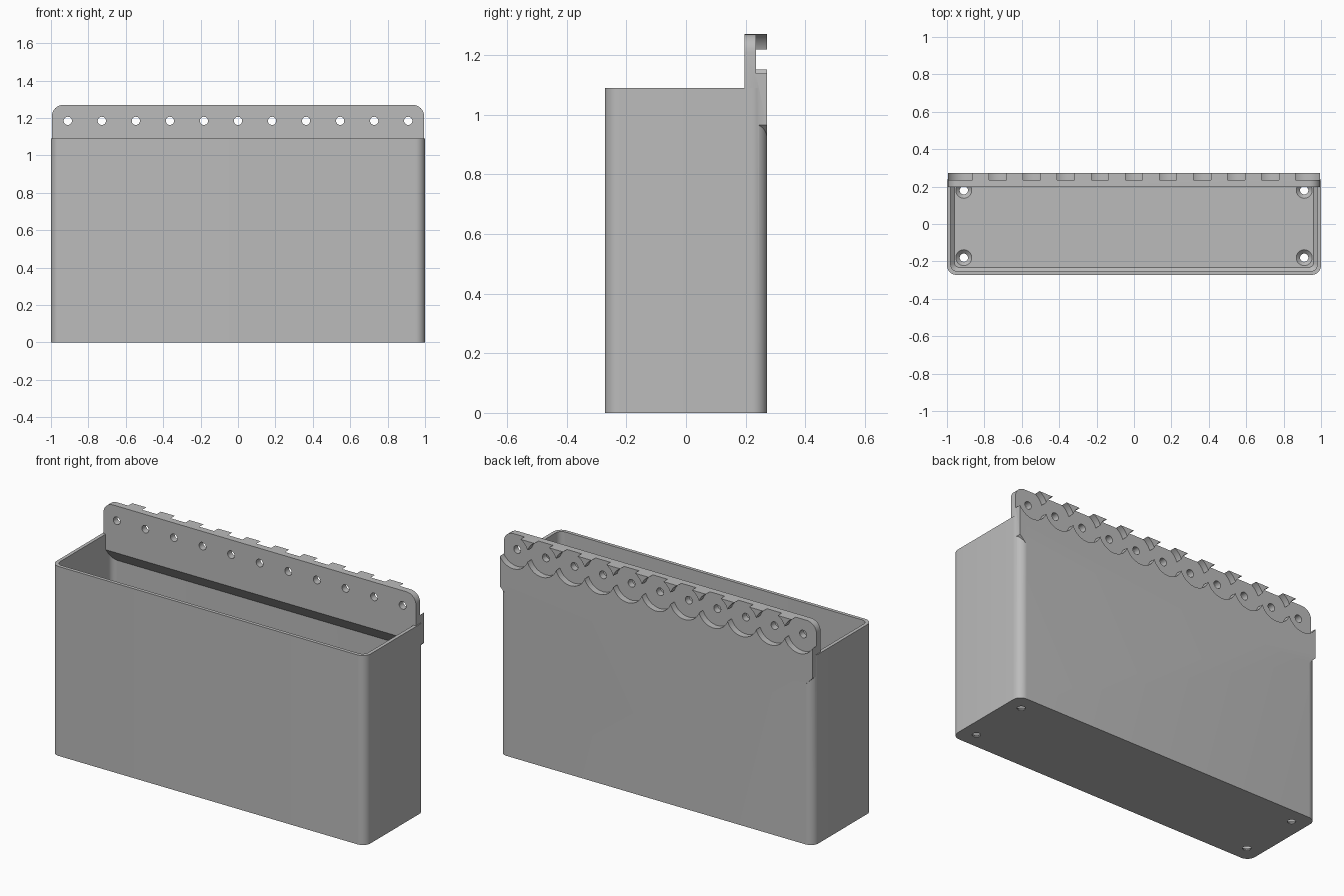
import bpy, bmesh
from math import pi, sin, cos
from mathutils import Matrix, Vector

old = bpy.data.objects.get("Cube")
if old:
    bpy.data.objects.remove(old)

grey = bpy.data.materials.new("plain grey")
grey.use_nodes = True
colour = (0.5, 0.5, 0.5, 1)
grey.diffuse_color = colour
grey.node_tree.nodes["Principled BSDF"].inputs["Base Color"].default_value = colour

DEPTH, HEIGHT, TOP = 0.272, 1.09, 1.27
WALL, PITCH, HOLE_Z = 0.02, 0.182, 1.185
PLATE_FRONT, PLATE_STEP = 0.197, 0.235


def make(name, bm):
    bmesh.ops.recalc_face_normals(bm, faces=bm.faces)
    mesh = bpy.data.meshes.new(name)
    bm.to_mesh(mesh)
    bm.free()
    ob = bpy.data.objects.new(name, mesh)
    bpy.context.collection.objects.link(ob)
    ob.data.materials.append(grey)
    return ob


def prism(name, points, direction):
    """Extrude a closed flat outline along a direction."""
    bm = bmesh.new()
    face = bm.faces.new([bm.verts.new(p) for p in points])
    new = bmesh.ops.extrude_face_region(bm, geom=[face])["geom"]
    bmesh.ops.translate(bm, vec=direction,
                        verts=[g for g in new if isinstance(g, bmesh.types.BMVert)])
    return make(name, bm)


def rounded(hx, hy, r, z, steps=10):
    """Rounded rectangle at height z."""
    pts = []
    for q, (sx, sy) in enumerate([(1, 1), (-1, 1), (-1, -1), (1, -1)]):
        for i in range(steps + 1):
            a = (q + i / steps) * pi / 2
            pts.append((sx * (hx - r) + r * cos(a), sy * (hy - r) + r * sin(a), z))
    return pts


def loft(name, loops):
    bm = bmesh.new()
    rings = [[bm.verts.new(p) for p in loop] for loop in loops]
    for a, b in zip(rings, rings[1:]):
        for i in range(len(a)):
            j = (i + 1) % len(a)
            bm.faces.new((a[i], a[j], b[j], b[i]))
    bm.faces.new(rings[0])
    bm.faces.new(rings[-1])
    return make(name, bm)


def cylinder(name, r1, r2, depth, centre, along_y=False):
    bm = bmesh.new()
    bmesh.ops.create_cone(bm, cap_ends=True, segments=48, radius1=r1, radius2=r2, depth=depth)
    if along_y:
        bmesh.ops.rotate(bm, verts=bm.verts, matrix=Matrix.Rotation(pi / 2, 3, "X"))
    bmesh.ops.translate(bm, verts=bm.verts, vec=Vector(centre))
    return make(name, bm)


def combine(target, other, operation):
    mod = target.modifiers.new("combine", "BOOLEAN")
    mod.operation, mod.solver, mod.object = operation, "EXACT", other
    bpy.context.view_layer.objects.active = target
    bpy.ops.object.modifier_apply(modifier=mod.name)
    bpy.data.objects.remove(other)


# Open bin with rounded upright corners and a chamfered floor edge
bin_body = loft("wall_bin", [rounded(1, DEPTH, 0.05, z) for z in (0, HEIGHT)])
ix, iy = 1 - WALL, DEPTH - WALL
cavity = loft("cavity", [rounded(ix - 0.02, iy - 0.02, 0.025, 0.025),
                         rounded(ix, iy, 0.035, 0.045),
                         rounded(ix, iy, 0.035, HEIGHT + 0.1)])
combine(bin_body, cavity, "DIFFERENCE")

# Mounting plate: rounded top corners, chamfered lower corners
half, r = 0.995, 0.06
right_side = [(0.95, 0.92), (half, 0.965)]
for i in range(9):
    a = i / 8 * pi / 2
    right_side.append((half - r + r * cos(a), TOP - r + r * sin(a)))
outline = right_side + [(-x, z) for x, z in reversed(right_side)]
plate = prism("mounting_plate", [(x, PLATE_FRONT, z) for x, z in outline],
              (0, DEPTH - PLATE_FRONT, 0))

# Sloped underside of the plate inside the bin
wedge = prism("wedge", [(-1.1, 0.19, 1.009), (-1.1, 0.255, 0.923),
                        (-1.1, 0.255, 0.9), (-1.1, 0.19, 0.9)], (2.2, 0, 0))
combine(plate, wedge, "DIFFERENCE")
combine(bin_body, plate, "UNION")

# Round recesses and screw holes along the plate
for i in range(-5, 6):
    x = i * PITCH
    combine(bin_body, cylinder("recess", 0.097, 0.097, 0.1,
                               (x, PLATE_STEP + 0.05, HOLE_Z), True), "DIFFERENCE")
    combine(bin_body, cylinder("screw_hole", 0.022, 0.022, 0.3,
                               (x, PLATE_STEP, HOLE_Z), True), "DIFFERENCE")

# Countersunk holes in the floor
for sx in (-1, 1):
    for sy in (-1, 1):
        x, y = sx * 5 * PITCH, sy * 0.18
        combine(bin_body, cylinder("floor_hole", 0.022, 0.022, 0.2, (x, y, 0)), "DIFFERENCE")
        combine(bin_body, cylinder("countersink", 0.022, 0.044, 0.022,
                                   (x, y, 0.0155)), "DIFFERENCE")

# Smooth the curves and keep the edges sharp
bpy.ops.object.select_all(action="DESELECT")
bin_body.select_set(True)
bpy.context.view_layer.objects.active = bin_body
bpy.ops.object.shade_smooth_by_angle(angle=0.5)
